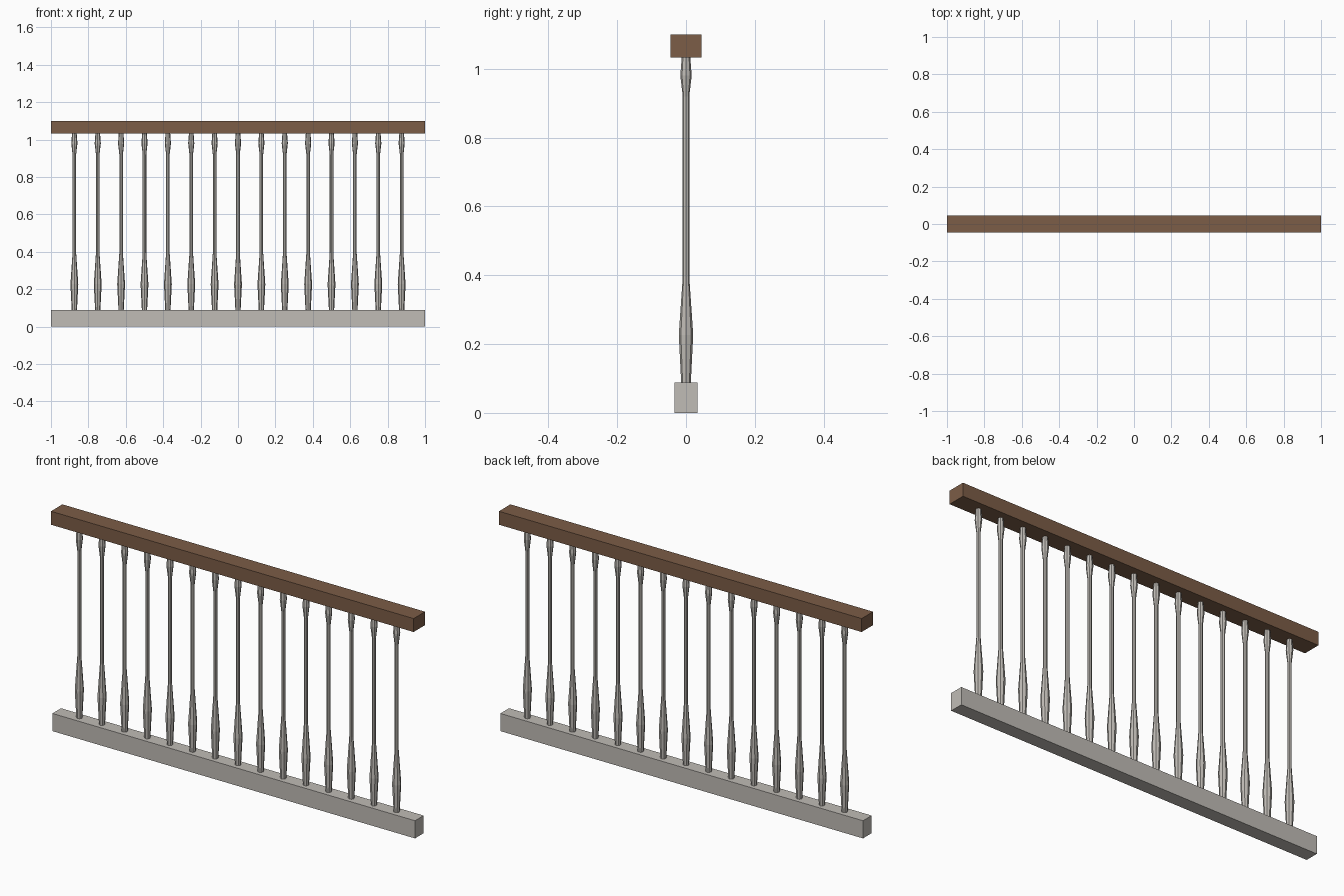
import bpy, bmesh, math

if "Cube" in bpy.data.objects:
    bpy.data.objects.remove(bpy.data.objects["Cube"])


def material(name, rgb):
    m = bpy.data.materials.new(name)
    lin = [((c / 255 + 0.055) / 1.055) ** 2.4 for c in rgb]
    m.diffuse_color = (*lin, 1)
    m.use_nodes = True
    m.node_tree.nodes["Principled BSDF"].inputs["Base Color"].default_value = m.diffuse_color
    return m


wood = material("brown wood", (124, 93, 71))
stone = material("pale grey", (192, 188, 182))


def finish(name, bm, mat):
    bmesh.ops.recalc_face_normals(bm, faces=bm.faces)
    me = bpy.data.meshes.new(name)
    bm.to_mesh(me)
    bm.free()
    me.materials.append(mat)
    ob = bpy.data.objects.new(name, me)
    bpy.context.collection.objects.link(ob)
    return ob


def beam(name, width, z0, z1, mat):
    bm = bmesh.new()
    bmesh.ops.create_cube(bm, size=1)
    for v in bm.verts:
        v.co.x *= 2
        v.co.y *= width
        v.co.z = z0 if v.co.z < 0 else z1
    return finish(name, bm, mat)


# Rails
beam("hand_rail", 0.09, 1.033, 1.10, wood)
beam("bottom_rail", 0.068, 0, 0.088, stone)

# Turned baluster: (radius, height) profile
PROFILE = [(0.014, 0.088), (0.021, 0.227), (0.0095, 0.395),
           (0.0095, 0.92), (0.0165, 0.98), (0.0125, 1.033)]
SIDES = 8
bm = bmesh.new()
rings = [[bm.verts.new((r * math.cos(2 * math.pi * i / SIDES),
                        r * math.sin(2 * math.pi * i / SIDES), z))
          for i in range(SIDES)] for r, z in PROFILE]
for a, b in zip(rings, rings[1:]):
    for i in range(SIDES):
        j = (i + 1) % SIDES
        bm.faces.new((a[i], a[j], b[j], b[i]))
bm.faces.new(rings[0])
bm.faces.new(rings[-1])
first = finish("baluster_01", bm, stone)

# Evenly spaced row of balusters
for n in range(15):
    ob = first if n == 0 else bpy.data.objects.new(f"baluster_{n + 1:02d}", first.data)
    if n:
        bpy.context.collection.objects.link(ob)
    ob.location.x = -0.875 + 0.125 * n
